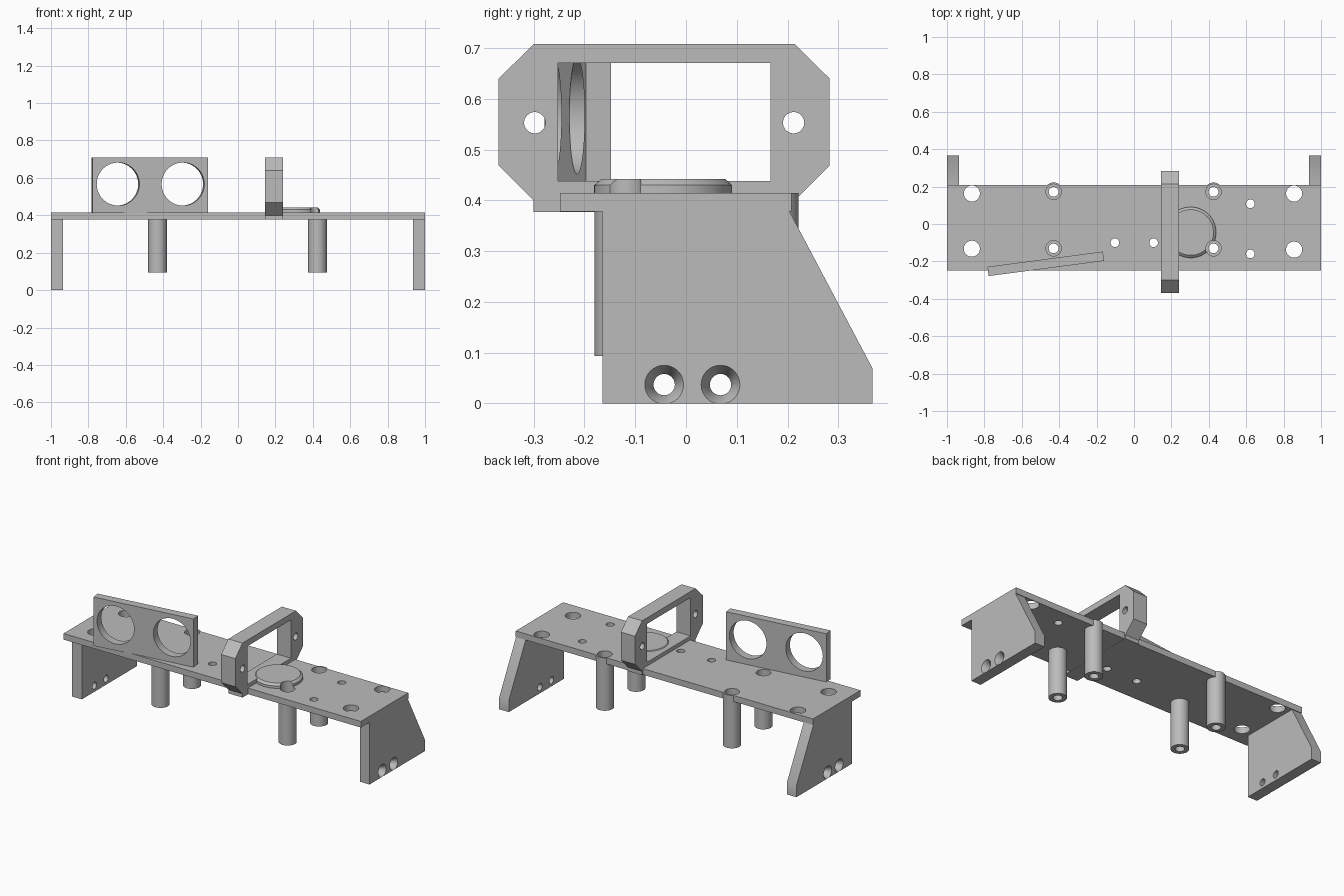
import bpy, bmesh, math
from mathutils import Matrix, Vector

if "Cube" in bpy.data.objects:
    bpy.data.objects.remove(bpy.data.objects["Cube"])

grey = bpy.data.materials.new("plain_grey")
grey.diffuse_color = (0.5, 0.5, 0.5, 1)
grey.use_nodes = True
grey.node_tree.nodes["Principled BSDF"].inputs["Base Color"].default_value = grey.diffuse_color
ROT = {'X': Matrix.Rotation(math.pi / 2, 4, 'Y'),
       'Y': Matrix.Rotation(-math.pi / 2, 4, 'X'),
       'Z': Matrix.Identity(4)}


def finish(bm, name):
    bmesh.ops.recalc_face_normals(bm, faces=bm.faces)
    me = bpy.data.meshes.new(name)
    bm.to_mesh(me)
    bm.free()
    me.materials.append(grey)
    ob = bpy.data.objects.new(name, me)
    bpy.context.collection.objects.link(ob)
    return ob


def box(name, lo, hi):
    lo, hi = Vector(lo), Vector(hi)
    bm = bmesh.new()
    bmesh.ops.create_cube(bm, size=1)
    for v in bm.verts:
        v.co = (lo + hi) / 2 + v.co * (hi - lo)
    return finish(bm, name)


def cyl(name, start, r1, r2, depth, axis='Z', seg=48):
    """Cylinder or cone running from start along the positive axis."""
    bm = bmesh.new()
    bmesh.ops.create_cone(bm, cap_ends=True, segments=seg, radius1=r1, radius2=r2, depth=depth)
    m = Matrix.Translation(start) @ ROT[axis] @ Matrix.Translation((0, 0, depth / 2))
    bmesh.ops.transform(bm, matrix=m, verts=bm.verts)
    return finish(bm, name)


def prism_x(name, pts, x0, x1):
    """Extrude a (y, z) outline along x."""
    bm = bmesh.new()
    f = bm.faces.new([bm.verts.new((x0, y, z)) for y, z in pts])
    new = bmesh.ops.extrude_face_region(bm, geom=[f])['geom']
    bmesh.ops.translate(bm, vec=(x1 - x0, 0, 0),
                        verts=[g for g in new if isinstance(g, bmesh.types.BMVert)])
    return finish(bm, name)


def boolean(ob, tool, op='DIFFERENCE'):
    mod = ob.modifiers.new("bool", 'BOOLEAN')
    mod.operation, mod.solver, mod.object = op, 'EXACT', tool
    bpy.context.view_layer.update()
    me = bpy.data.meshes.new_from_object(ob.evaluated_get(bpy.context.evaluated_depsgraph_get()))
    ob.modifiers.clear()
    ob.data = me
    bpy.data.objects.remove(tool)


# Top plate with posts and round boss
plate = box("mount_plate", (-1, -0.248, 0.378), (1, 0.208, 0.415))
posts = [(x, y) for x in (-0.43, 0.425) for y in (-0.13, 0.172)]
for x, y in posts:
    boolean(plate, cyl("post", (x, y, 0.093), 0.05, 0.05, 0.322), 'UNION')
boolean(plate, cyl("boss", (0.303, -0.045, 0.40), 0.136, 0.136, 0.03, seg=64), 'UNION')
boolean(plate, cyl("boss_top", (0.303, -0.045, 0.43), 0.136, 0.122, 0.012, seg=64), 'UNION')

# Screw holes through posts, with wider recess at the top
for x, y in posts:
    boolean(plate, cyl("recess", (x, y, 0.36), 0.041, 0.041, 0.2))
    boolean(plate, cyl("bore", (x, y, 0.0), 0.026, 0.026, 0.5, seg=32))

# Plain holes in the plate
holes = [(-0.867, 0.163, 0.043), (-0.867, -0.132, 0.043), (0.856, 0.163, 0.043),
         (0.856, -0.137, 0.043), (-0.102, -0.1, 0.023), (0.105, -0.1, 0.023),
         (0.622, 0.108, 0.023), (0.622, -0.16, 0.023)]
for x, y, r in holes:
    boolean(plate, cyl("hole", (x, y, 0.3), r, r, 0.2))

# End brackets with countersunk screw holes
outline = [(-0.165, 0), (0.367, 0), (0.367, 0.07), (0.204, 0.378), (-0.165, 0.378)]
for s, name in ((-1, "left_bracket"), (1, "right_bracket")):
    leg = prism_x(name, outline, s * 0.935, s * 1.0)
    for y in (-0.043, 0.068):
        boolean(leg, cyl("bore", (s * 0.967 - 0.1, y, 0.037), 0.021, 0.021, 0.2, 'X', 32))
        small, big = 0.016, 0.041
        x0 = 0.96 if s > 0 else -1.005
        r1, r2 = (small, big) if s > 0 else (big, small)
        boolean(leg, cyl("sink", (x0, y, 0.037), r1, r2, 0.045, 'X', 32))

# Upright open frame standing across the plate
frame = prism_x("upright_frame",
                [(-0.30, 0.377), (0.214, 0.377), (0.214, 0.40), (0.283, 0.469), (0.283, 0.64),
                 (0.214, 0.708), (-0.30, 0.708), (-0.369, 0.64), (-0.369, 0.469), (-0.30, 0.40)],
                0.145, 0.24)
boolean(frame, box("window", (0, -0.252, 0.438), (0.4, 0.166, 0.671)))
for y in (-0.298, 0.212):
    boolean(frame, cyl("hole", (0, y, 0.553), 0.021, 0.021, 0.4, 'X', 32))

# Angled holder with two large round openings
holder = box("twin_hole_holder", (-0.311, -0.025, 0.412), (0.311, 0.025, 0.708))
for x in (-0.174, 0.176):
    boolean(holder, cyl("opening", (x, -0.2, 0.567), 0.115, 0.115, 0.4, 'Y', 64))
holder.data.transform(Matrix.Translation((-0.472, -0.213, 0)) @ Matrix.Rotation(math.radians(7.5), 4, 'Z'))

# Smooth the round walls, keep edges sharp
for ob in bpy.context.scene.objects:
    ob.select_set(True)
bpy.context.view_layer.objects.active = plate
bpy.ops.object.shade_smooth_by_angle(angle=math.radians(30))
